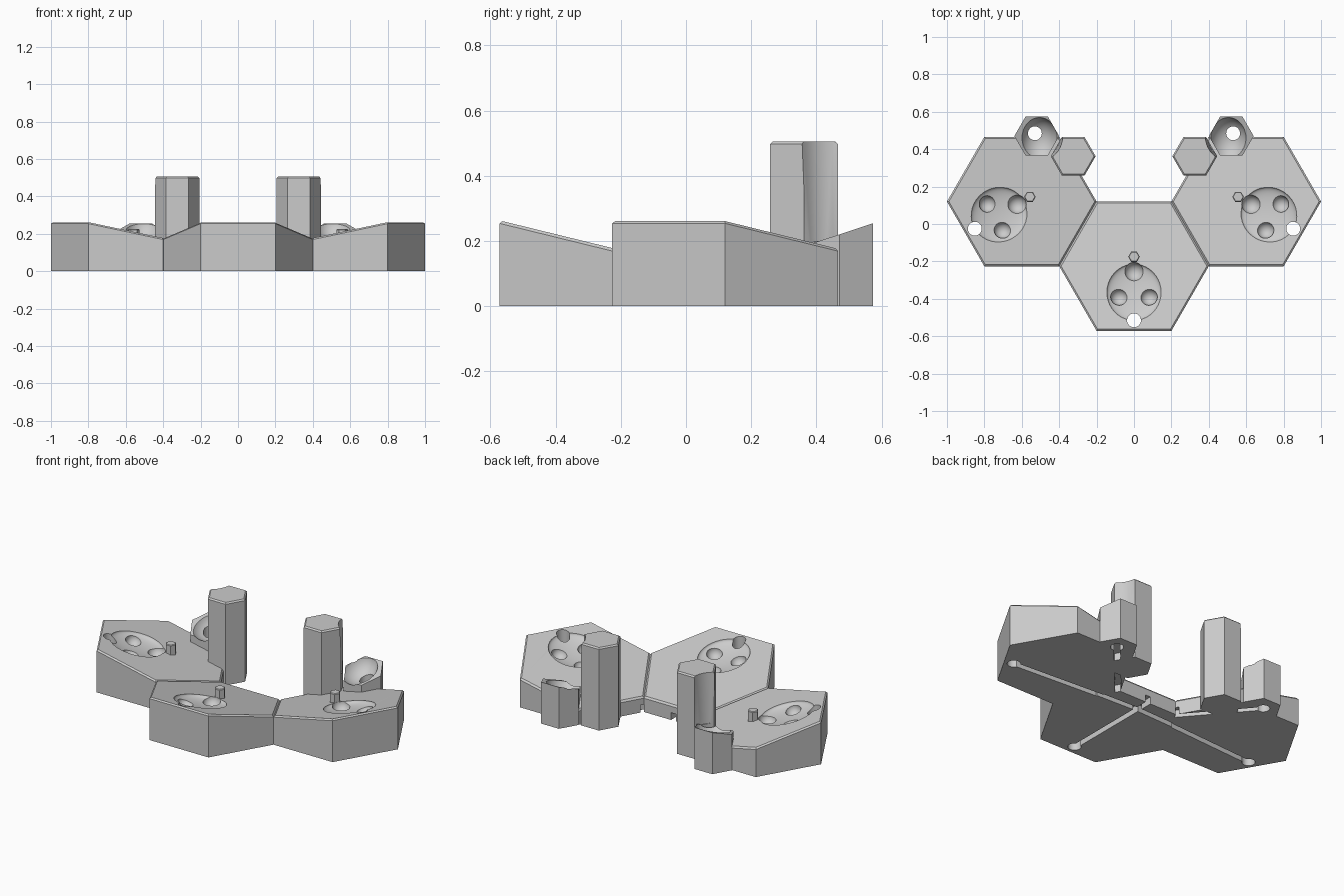
import bpy, bmesh
from math import cos, sin, pi, atan, radians
from mathutils import Matrix, Vector

cube = bpy.data.objects.get("Cube")
if cube:
    bpy.data.objects.remove(cube, do_unlink=True)

grey = bpy.data.materials.new("stone_grey")
grey.use_nodes = True
grey.diffuse_color = (0.6, 0.6, 0.6, 1)
grey.node_tree.nodes["Principled BSDF"].inputs["Base Color"].default_value = grey.diffuse_color

MID, SLOPE = 0.178, 0.245   # tile height at its centre, rise toward its outer edge


def to_object(name, bm):
    bmesh.ops.recalc_face_normals(bm, faces=bm.faces[:])
    mesh = bpy.data.meshes.new(name)
    bm.to_mesh(mesh)
    bm.free()
    mesh.materials.append(grey)
    ob = bpy.data.objects.new(name, mesh)
    bpy.context.collection.objects.link(ob)
    return ob


def hex_prism(name, x, y, radius, top, chamfer, base=0.0):
    """Hexagonal column whose top height follows top(x, y)."""
    bm = bmesh.new()
    ring = [(x + radius * cos(k * pi / 3), y + radius * sin(k * pi / 3)) for k in range(6)]
    low = [bm.verts.new((px, py, base)) for px, py in ring]
    high = [bm.verts.new((px, py, top(px, py))) for px, py in ring]
    bm.faces.new(low)
    cap = bm.faces.new(high)
    for k in range(6):
        n = (k + 1) % 6
        bm.faces.new((low[k], low[n], high[n], high[k]))
    bmesh.ops.recalc_face_normals(bm, faces=bm.faces[:])
    if chamfer:
        bmesh.ops.bevel(bm, geom=list(cap.edges), offset=chamfer, segments=1, affect='EDGES')
    return to_object(name, bm)


def ball(matrix):
    bm = bmesh.new()
    bmesh.ops.create_uvsphere(bm, u_segments=40, v_segments=24, radius=1, matrix=matrix)
    return to_object("cutter", bm)


def cone(x, y, z0, z1, r0, r1):
    bm = bmesh.new()
    bmesh.ops.create_cone(bm, cap_ends=True, segments=40, radius1=r0, radius2=r1,
                          depth=z1 - z0, matrix=Matrix.Translation((x, y, (z0 + z1) / 2)))
    return to_object("cutter", bm)


def groove(a, b, half=0.017, depth=0.045):
    """Slot with round ends, open at the underside."""
    a, b = Vector(a), Vector(b)
    d = (b - a).normalized()
    s = Vector((-d.y, d.x))
    outline = []
    for end, sign in ((b, 1), (a, -1)):
        for k in range(9):
            t = -pi / 2 + k * pi / 8
            outline.append(end + sign * half * (cos(t) * d + sin(t) * s))
    bm = bmesh.new()
    face = bm.faces.new([bm.verts.new((p.x, p.y, -0.03)) for p in outline])
    out = bmesh.ops.extrude_face_region(bm, geom=[face])
    verts = [g for g in out["geom"] if isinstance(g, bmesh.types.BMVert)]
    bmesh.ops.translate(bm, verts=verts, vec=(0, 0, 0.03 + depth))
    return to_object("cutter", bm)


def carve(ob, cutters):
    bpy.context.view_layer.objects.active = ob
    for c in cutters:
        c.hide_render = True
        mod = ob.modifiers.new("cut", 'BOOLEAN')
        mod.operation = 'DIFFERENCE'
        mod.solver = 'EXACT'
        mod.object = c
        bpy.ops.object.modifier_apply(modifier=mod.name)
        bpy.data.objects.remove(c, do_unlink=True)
    bpy.ops.object.select_all(action='DESELECT')
    ob.select_set(True)
    bpy.ops.object.shade_smooth_by_angle(angle=radians(30))


# Wall columns behind the two side tiles
HUB = 0.14
def drain_x(s):
    return Vector((s * 0.53, 0.485))

# Three sloping tiles, each turned so its high edge faces outward
for name, cx, cy, deg in (("front_tile", 0, -0.225, -90),
                          ("left_tile", 0.6, 0.12, -30),
                          ("right_tile", -0.6, 0.12, -150)):
    a = radians(deg)
    out, side = Vector((cos(a), sin(a))), Vector((-sin(a), cos(a)))
    centre = Vector((cx, cy))

    def top(x, y):
        return MID + SLOPE * (Vector((x, y)) - centre).dot(out)

    def at(u, v, dz=0.0):
        p = centre + u * out + v * side
        return Matrix.Translation((p.x, p.y, top(p.x, p.y) + dz))

    tile = hex_prism(name, cx, cy, 0.4, top, 0.009)
    tilt = Matrix.Rotation(a, 4, 'Z') @ Matrix.Rotation(-atan(SLOPE), 4, 'Y')
    cutters = [ball(at(0.14, 0) @ tilt @ Matrix.Diagonal((0.155, 0.145, 0.035, 1))),
               ball(at(0.03, 0, -0.01) @ Matrix.Scale(0.05, 4))]
    for v in (-0.08, 0.08):
        cutters.append(ball(at(0.165, v, -0.02) @ Matrix.Scale(0.045, 4)))
    # Drain hole and the channel beneath it
    hole = centre + 0.29 * out
    cutters.append(cone(hole.x, hole.y, -0.1, 0.5, 0.037, 0.037))
    if cx == 0:
        cutters.append(groove(hole, (0, 0.15)))
        for s in (1, -1):
            cutters.append(groove((s * 0.5, 0.01), (0, 0.03)))
    else:
        s = 1 if cx > 0 else -1
        cutters.append(groove(hole, (s * 0.01, 0.03)))
        cutters.append(groove(drain_x(s), (s * HUB, 0.03)))
        cutters.append(cone(s * 0.53, 0.485, -0.1, 0.5, 0.037, 0.037))
    carve(tile, cutters)

    # Small hexagonal peg on the tile
    peg = centre - 0.05 * out
    hex_prism(name + "_peg", peg.x, peg.y, 0.031, lambda x, y: 0.225, 0.004, 0.13)

# Tall pillar with a hollowed face, and the low drain column beside it
for side_name, s in (("left", 1), ("right", -1)):
    pillar = hex_prism(side_name + "_pillar", s * 0.325, 0.362, 0.12, lambda x, y: 0.505, 0.008)
    carve(pillar, [cone(s * 0.52, 0.47, 0.2, 0.6, 0.125, 0.143)])

    column = hex_prism(side_name + "_drain_column", s * 0.52, 0.47, 0.12,
                       lambda x, y: 0.22 + 0.33 * (y - 0.47), 0)
    carve(column, [
        ball(Matrix.Translation((s * 0.505, 0.44, 0.265)) @ Matrix.Diagonal((0.105, 0.13, 0.115, 1))),
        cone(s * 0.53, 0.485, -0.1, 0.5, 0.037, 0.037),
        groove(drain_x(s), (s * HUB, 0.03))])
